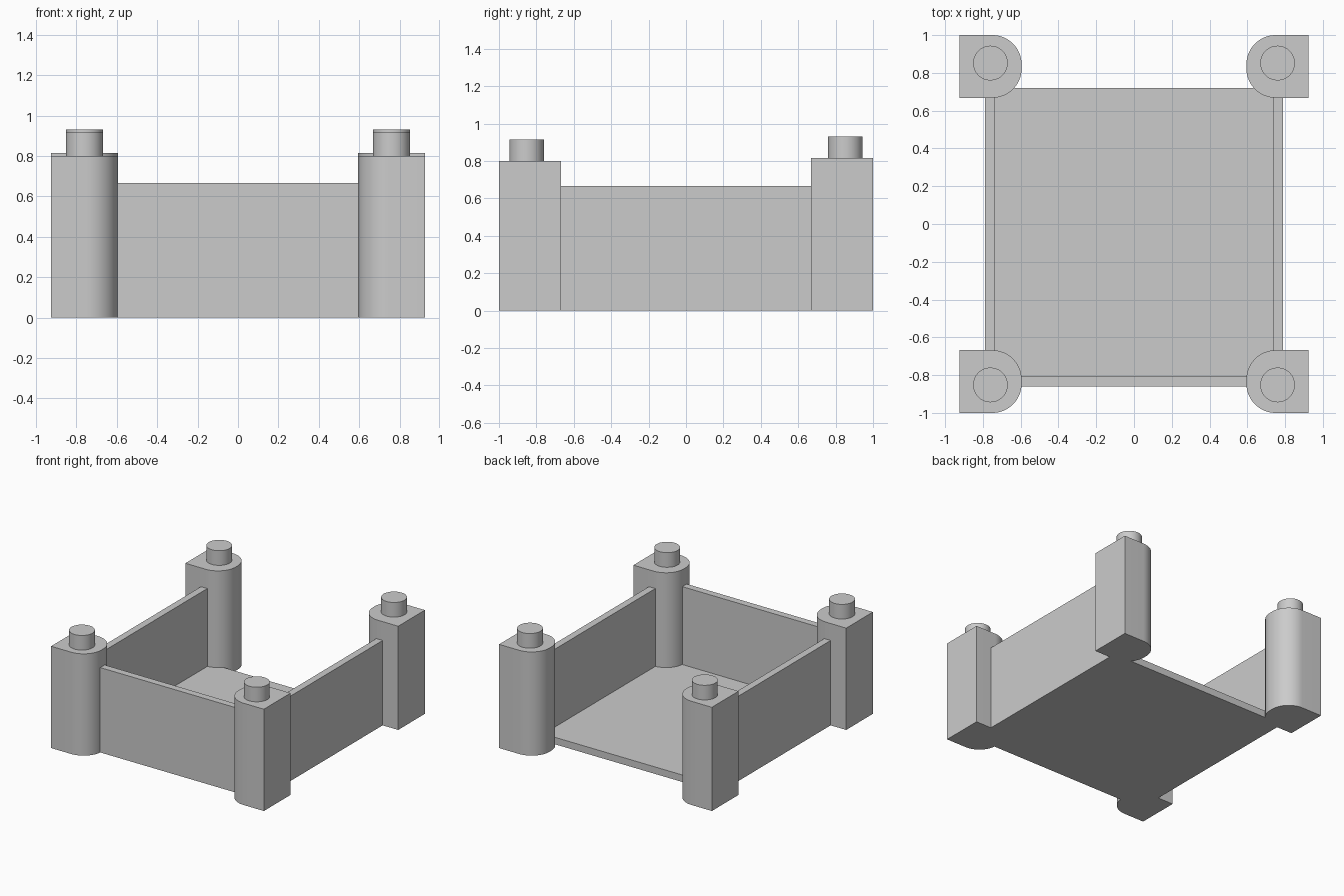
import bpy
import bmesh
import math

cube = bpy.data.objects.get("Cube")
if cube:
    bpy.data.objects.remove(cube, do_unlink=True)

# Single plain grey
grey = bpy.data.materials.new("plain_grey")
grey.use_nodes = True
colour = (0.6, 0.6, 0.6, 1)
grey.diffuse_color = colour
grey.node_tree.nodes["Principled BSDF"].inputs["Base Color"].default_value = colour


def prism(name, outline, z0, z1):
    """Extrude a flat outline from z0 to z1."""
    bm = bmesh.new()
    base = bm.faces.new([bm.verts.new((x, y, z0)) for x, y in outline])
    top = bmesh.ops.extrude_face_region(bm, geom=[base], use_keep_orig=True)
    verts = [g for g in top["geom"] if isinstance(g, bmesh.types.BMVert)]
    bmesh.ops.translate(bm, verts=verts, vec=(0, 0, z1 - z0))
    bmesh.ops.recalc_face_normals(bm, faces=bm.faces)
    mesh = bpy.data.meshes.new(name)
    bm.to_mesh(mesh)
    bm.free()
    mesh.materials.append(grey)
    obj = bpy.data.objects.new(name, mesh)
    bpy.context.collection.objects.link(obj)
    bpy.ops.object.select_all(action="DESELECT")
    obj.select_set(True)
    bpy.context.view_layer.objects.active = obj
    bpy.ops.object.shade_smooth_by_angle(angle=math.radians(30))
    return obj


def box(name, x0, x1, y0, y1, z0, z1):
    return prism(name, [(x0, y0), (x1, y0), (x1, y1), (x0, y1)], z0, z1)


def arc(cx, cy, r, start, end, steps):
    angles = [math.radians(start + (end - start) * i / steps) for i in range(steps + 1)]
    return [(cx + r * math.cos(a), cy + r * math.sin(a)) for a in angles]


# Floor and three walls; the back is open
half_x, front_y, wall, wall_top = 0.79, -0.86, 0.055, 0.667
box("floor", -half_x, half_x, front_y, 0.72, 0, wall)
box("front_wall", -0.7, 0.7, front_y, front_y + wall, 0, wall_top)
for side, s in (("left", 1), ("right", -1)):
    x0, x1 = sorted((s * half_x, s * (half_x - wall)))
    box(side + "_wall", x0, x1, -0.8, 0.8, 0, wall_top)

# Corner posts: square outside, rounded on the inner side, peg on top
inner, outer, near, far, r = 0.595, 0.925, 0.668, 1.0, 0.155
profile = [(outer, near), (outer, far)]
profile += arc(inner + r, far - r, r, 90, 180, 16)
profile += arc(inner + r, near + r, r, 180, 270, 16)
for end, sy, height in (("front", -1, 0.8), ("back", 1, 0.815)):
    for side, sx in (("left", 1), ("right", -1)):
        name = end + "_" + side
        prism(name + "_post", [(sx * x, sy * y) for x, y in profile], 0, height)
        prism(name + "_peg", arc(sx * 0.76, sy * 0.852, 0.092, 0, 350, 35),
              height - 0.02, height + 0.115)
